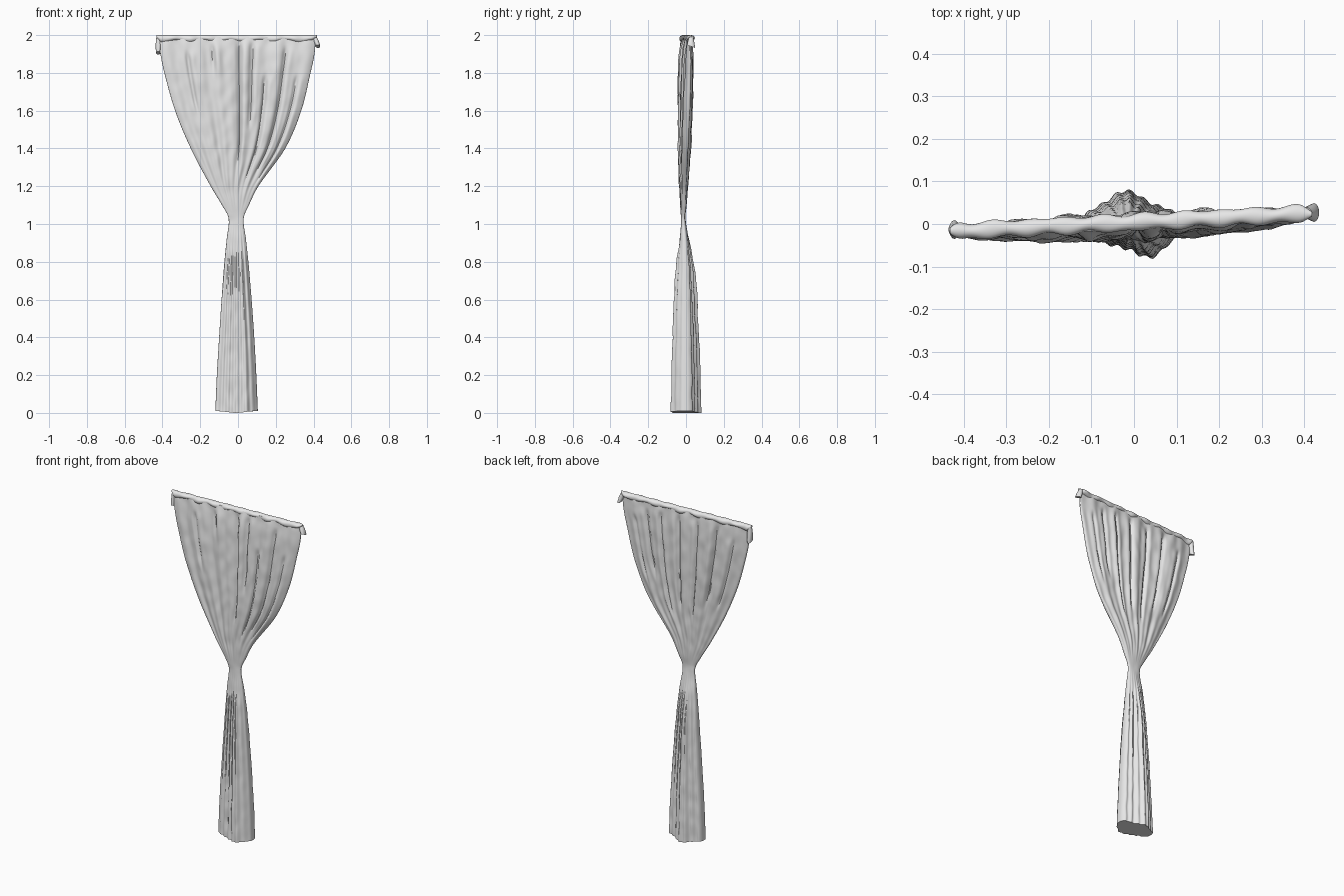
import bpy
import math
from mathutils import Vector, noise

cube = bpy.data.objects.get("Cube")
if cube:
    bpy.data.objects.remove(cube)

cloth = bpy.data.materials.new("light grey cloth")
cloth.use_nodes = True
cloth.diffuse_color = (0.8, 0.8, 0.8, 1)
cloth.node_tree.nodes["Principled BSDF"].inputs["Base Color"].default_value = (0.8, 0.8, 0.8, 1)

# Drape profile: height, right edge x, left edge x, centre y, half depth
PROFILE = [
    (0.01, -0.12, 0.105, -0.002, 0.048), (0.2, -0.112, 0.097, -0.002, 0.046),
    (0.4, -0.1, 0.086, -0.003, 0.042), (0.6, -0.087, 0.072, -0.004, 0.036),
    (0.8, -0.072, 0.055, -0.006, 0.028), (0.92, -0.06, 0.042, -0.01, 0.02),
    (1.03, -0.05, 0.03, -0.014, 0.012), (1.1, -0.085, 0.058, -0.013, 0.016),
    (1.2, -0.145, 0.108, -0.012, 0.02), (1.4, -0.25, 0.25, -0.01, 0.025),
    (1.6, -0.333, 0.335, -0.006, 0.027), (1.8, -0.39, 0.384, -0.002, 0.026),
    (1.9, -0.411, 0.405, 0, 0.023), (1.99, -0.425, 0.412, 0.003, 0.014),
]

# Upper creases: side (front -1, back 1), position across, lowest and highest z
CREASES = [
    (-1, -0.65, 1.55, 1.93), (-1, -0.32, 1.75, 1.97), (-1, 0.02, 1.3, 1.98),
    (-1, 0.19, 1.48, 1.98), (-1, 0.38, 1.2, 1.8), (-1, 0.62, 1.25, 1.95),
    (-1, 0.82, 1.2, 1.8), (1, -0.78, 1.4, 1.9), (1, -0.5, 1.4, 1.96),
    (1, -0.2, 1.3, 1.96), (1, 0.1, 1.35, 1.97), (1, 0.38, 1.3, 1.96),
    (1, 0.6, 1.5, 1.95), (1, 0.8, 1.45, 1.9),
]


def profile_at(z):
    """Smooth curve through the profile rows."""
    n = len(PROFILE)
    i = next((k for k in range(n - 2) if z <= PROFILE[k + 1][0]), n - 2)
    a, b = PROFILE[i], PROFILE[i + 1]
    before, after = PROFILE[max(i - 1, 0)], PROFILE[min(i + 2, n - 1)]
    h = b[0] - a[0]
    t = (z - a[0]) / h
    result = []
    for c in range(1, len(a)):
        m0 = h * (b[c] - before[c]) / (b[0] - before[0])
        m1 = h * (after[c] - a[c]) / (after[0] - a[0])
        t2, t3 = t * t, t * t * t
        result.append(a[c] * (2 * t3 - 3 * t2 + 1) + m0 * (t3 - 2 * t2 + t)
                      + b[c] * (3 * t2 - 2 * t3) + m1 * (t3 - t2))
    return result


def bump(v, width):
    return math.exp(-(v / width) ** 2)


def ramp(v):
    v = min(max(v, 0), 1)
    return v * v * (3 - 2 * v)


def drape_point(angle, z):
    xr, xl, yc, depth = profile_at(z)
    u, s = math.cos(angle), math.sin(angle)
    side = 1 if s >= 0 else -1
    round_off = abs(s) ** 0.6
    x = (xl + xr) / 2 + (xl - xr) / 2 * u
    if z > 1.03:
        # Gathered pleats fan out from the tie
        strength = ramp((z - 1.05) / 0.3) * ramp((2 - z) / 0.05)
        fold = 0.004 * math.sin(17 * u + side) + 0.003 * math.sin(31 * u + 2 * side)
        for face, pos, low, high in CREASES:
            if face == side:
                length = ramp((z - low) / 0.12) * ramp((high - z) / 0.06)
                fold -= 0.015 * length * bump(u - pos, 0.026)
                fold += 0.006 * length * bump(u - pos - 0.07, 0.04)
        y = yc + 0.05 * x + side * round_off * (depth + strength * fold)
    else:
        # Hanging tail: one large lobe in front and one behind
        strength = ramp((1.03 - z) / 0.35)
        size = 0.6 + 0.4 * (1 - z)
        lobe = bump(u - (0.42 if side < 0 else -0.12), 0.42) * 0.033 * size
        fold = 0.004 * math.sin(21 * u + 2 * side)
        y = yc + side * round_off * (depth + strength * (lobe + fold))
    # Slightly lumpy cloth
    lump = noise.noise(Vector((x * 25, y * 25, z * 14))) * 0.004
    return x, y + side * lump * round_off * min(1, depth / 0.025), z


def loft(name, rings):
    """Skin a row of equal rings and close both ends."""
    n = len(rings[0])
    verts = [p for ring in rings for p in ring]
    faces = []
    for r in range(len(rings) - 1):
        for k in range(n):
            j = (k + 1) % n
            faces.append((r * n + k, r * n + j, (r + 1) * n + j, (r + 1) * n + k))
    faces.append(tuple(reversed(range(n))))
    faces.append(tuple(range(len(verts) - n, len(verts))))
    mesh = bpy.data.meshes.new(name)
    mesh.from_pydata(verts, [], faces)
    mesh.materials.append(cloth)
    obj = bpy.data.objects.new(name, mesh)
    bpy.context.collection.objects.link(obj)
    bpy.ops.object.select_all(action="DESELECT")
    obj.select_set(True)
    bpy.context.view_layer.objects.active = obj
    bpy.ops.object.shade_smooth_by_angle(angle=math.radians(50))
    return obj


def angles(n):
    return [2 * math.pi * k / n for k in range(n)]


# Curtain body, gathered at the tie, with a slightly uneven lower edge
rows = 150
body = []
for r in range(rows + 1):
    z = 0.01 + 1.98 * r / rows
    ring = [drape_point(a, z) for a in angles(280)]
    if r == 0:
        ring = [(x, y, max(0, z - 0.01 * bump(x + 0.01, 0.06))) for x, y, z in ring]
    body.append(ring)
loft("curtain_body", body)

# Rolled hem along the top
steps = 120
hem = []
for i in range(steps + 1):
    t = i / steps
    x = -0.432 + 0.85 * t
    end = min(1, math.sqrt(min(t, 1 - t) * 30 + 0.1))
    ry = (0.019 + 0.003 * math.sin(70 * x)) * end
    rz = (0.017 + 0.003 * math.sin(43 * x)) * end
    y = 0.004 + 0.05 * x + 0.002 * math.sin(55 * x)
    hem.append([(x, y + ry * math.cos(a), 2 - rz + rz * math.sin(a)) for a in angles(20)])
loft("top_hem", hem)


def corner_flap(name, side, x, y, top, bottom, lean):
    """Small loose corner hanging from an end of the hem."""
    rings = []
    for i in range(9):
        t = i / 8
        width = 0.012 + 0.003 * math.sin(math.pi * t)
        rings.append([(x + side * lean * t + width * math.cos(a),
                       y + (0.012 + 0.01 * t) * math.sin(a),
                       top + (bottom - top) * t - 0.008 * t * math.sin(a))
                      for a in reversed(angles(16))])
    loft(name, rings)


corner_flap("right_corner_flap", -1, -0.42, -0.013, 1.99, 1.905, 0.002)
corner_flap("left_corner_flap", 1, 0.405, 0.027, 1.99, 1.94, 0.018)
